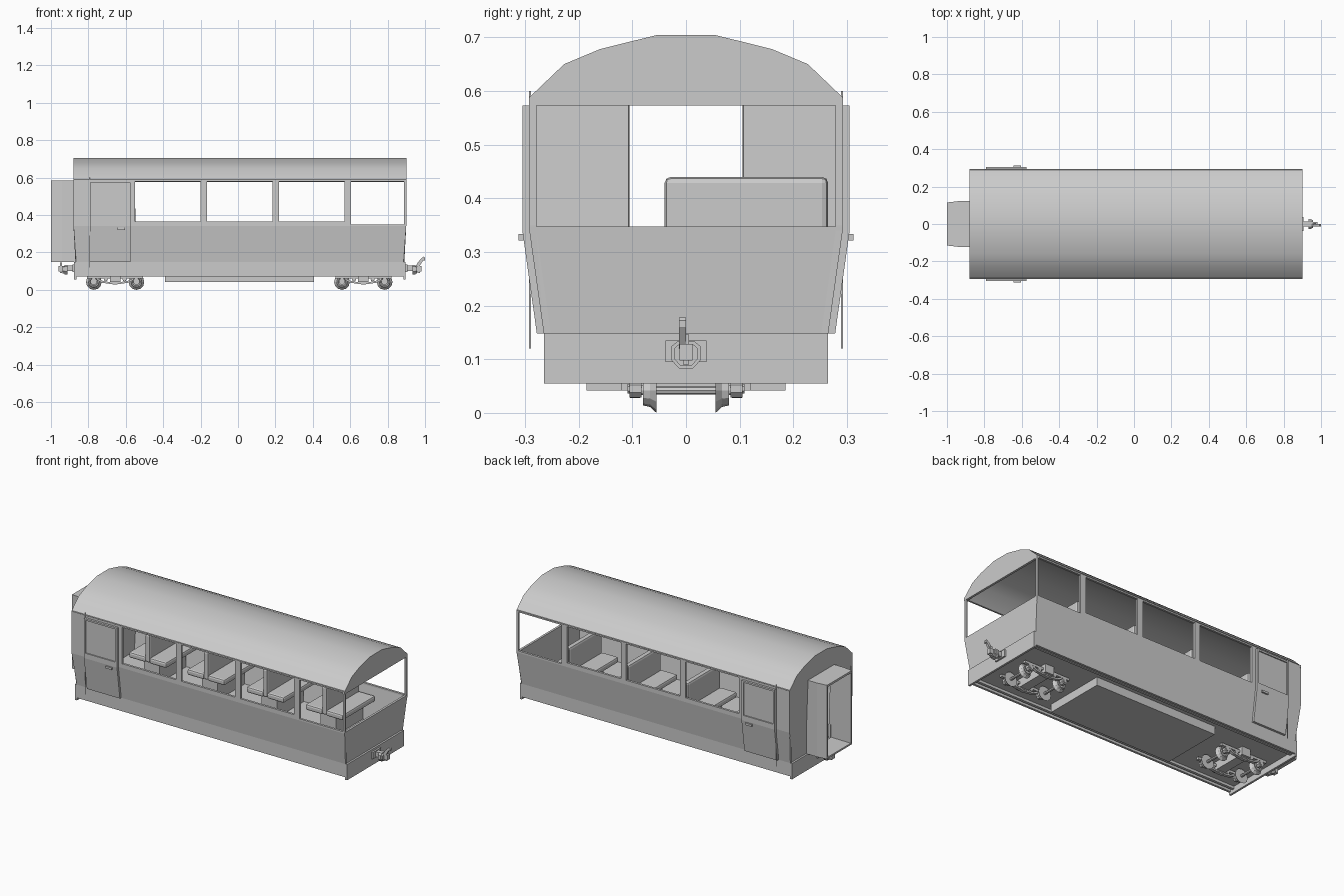
import bpy, bmesh, math

if "Cube" in bpy.data.objects:
    bpy.data.objects.remove(bpy.data.objects["Cube"])

grey = bpy.data.materials.new("plain grey")
grey.diffuse_color = (0.6, 0.6, 0.6, 1)
grey.use_nodes = True
grey.node_tree.nodes["Principled BSDF"].inputs["Base Color"].default_value = grey.diffuse_color


def finish(name, bm, smooth=None):
    bmesh.ops.recalc_face_normals(bm, faces=bm.faces)
    me = bpy.data.meshes.new(name)
    bm.to_mesh(me)
    bm.free()
    me.materials.append(grey)
    if smooth:
        me.polygons.foreach_set("use_smooth", [True] * len(me.polygons))
        me.set_sharp_from_angle(angle=math.radians(smooth))
    ob = bpy.data.objects.new(name, me)
    bpy.context.collection.objects.link(ob)
    return ob


def end_inset(z):
    """How far the carriage ends lean inwards below the window sill."""
    return 0.015 * min(1, max(0, (0.347 - z) / 0.199))


def prism(name, pts, a, b, axis='x', smooth=None, lean=False):
    """Extrude a 2D outline from a to b; x: pts are (y,z), y: (x,z), z: (x,y)."""
    put = {'x': lambda p, t: (t, p[0], p[1]),
           'y': lambda p, t: (p[0], t, p[1]),
           'z': lambda p, t: (p[0], p[1], t)}[axis]
    bm = bmesh.new()
    lo = [bm.verts.new(put(p, a)) for p in pts]
    hi = [bm.verts.new(put(p, b)) for p in pts]
    bm.faces.new(lo)
    bm.faces.new(hi)
    n = len(pts)
    for i in range(n):
        bm.faces.new((lo[i], lo[(i + 1) % n], hi[(i + 1) % n], hi[i]))
    if lean:
        for v in bm.verts:
            if abs(v.co.x) > 0.86:
                v.co.x -= math.copysign(end_inset(v.co.z), v.co.x)
    return finish(name, bm, smooth)


def box(name, x0, x1, y0, y1, z0, z1, bevel=0):
    ob = prism(name, [(y0, z0), (y1, z0), (y1, z1), (y0, z1)], x0, x1)
    if bevel:
        m = ob.modifiers.new("soft edge", 'BEVEL')
        m.width = bevel
        m.segments = 2
    return ob


def side_y(z):
    """Half width of the body at height z."""
    if z <= 0.148:
        return 0.265
    return 0.265 + 0.027 * min(1, (z - 0.148) / 0.192)


def side_panel(name, s, x0, x1, z0, z1, out=0.0, thick=0.013):
    """Piece of side wall following the tapered body section."""
    zs = [z0] + [z for z in (0.148, 0.34) if z0 < z < z1] + [z1]
    outer = [(s * (side_y(z) + out), z) for z in zs]
    inner = [(s * (side_y(z) + out - thick), z) for z in reversed(zs)]
    return prism(name, outer + inner, x0, x1, lean=True)


L, R = -0.88, 0.90

# side walls, window pillars and doors
for s in (-1, 1):
    side_panel("side_wall", s, L, 0.605, 0.07, 0.365)
    side_panel("side_wall_end", s, 0.605, R, 0.07, 0.35)
    side_panel("vestibule_wall", s, L, -0.55, 0.365, 0.58)
    for x in (-0.2, 0.185, 0.57):
        side_panel("window_pillar", s, x, x + 0.035, 0.365, 0.58)
    side_panel("corner_post", s, R - 0.012, R, 0.35, 0.58)
    side_panel("cant_rail", s, L, R, 0.578, 0.59)
    # door: lower leaf and window frame around a recessed pane
    side_panel("door_leaf", s, -0.79, -0.575, 0.148, 0.37, 0.013)
    side_panel("door_stile", s, -0.79, -0.78, 0.37, 0.573, 0.013)
    side_panel("door_stile", s, -0.588, -0.575, 0.37, 0.573, 0.013)
    side_panel("door_top_rail", s, -0.78, -0.588, 0.563, 0.573, 0.013)
    side_panel("door_pane", s, -0.78, -0.588, 0.37, 0.563, 0.006, 0.007)
    box("door_handle", -0.645, -0.605, s * 0.300, s * 0.312, 0.321, 0.333)
    box("door_rail", -0.793, -0.79, s * 0.289, s * 0.293, 0.12, 0.60)

# vaulted roof shell and gables
half = [(0.293, 0.587), (0.227, 0.65), (0.16, 0.678), (0.055, 0.704)]
arch = half + [(-y, z) for y, z in reversed(half)]
inner = [(y * 0.955, z - 0.011) for y, z in reversed(arch)]
prism("roof", arch + inner, L, R, smooth=35)
gable = arch + [(-0.293, 0.573), (0.293, 0.573)]
prism("front_gable", gable, R - 0.013, R)
prism("rear_gable", gable, L, L + 0.013)

# open end: lower panel; gangway end: wall with doorway
lower = [(-0.265, 0.148), (0.265, 0.148), (0.292, 0.347), (-0.292, 0.347)]
prism("open_end_panel", lower, R - 0.013, R, lean=True)
for s in (-1, 1):
    prism("gangway_end_wall", [(s * 0.107, 0.148), (s * 0.265, 0.148), (s * 0.292, 0.347),
                               (s * 0.292, 0.575), (s * 0.107, 0.575)], L, L + 0.013, lean=True)
box("buffer_beam", 0.884, 0.896, -0.265, 0.265, 0.055, 0.148)
box("buffer_beam", -0.876, -0.864, -0.265, 0.265, 0.055, 0.148)

# gangway tunnel
for s in (-1, 1):
    prism("gangway_side", [(-0.87, s * 0.122), (-0.94, s * 0.122), (-1, s * 0.115),
                           (-1, s * 0.105), (-0.87, s * 0.107)], 0.152, 0.583, 'z')
plan = [(-0.87, -0.122), (-0.94, -0.122), (-1, -0.115), (-1, 0.115), (-0.94, 0.122), (-0.87, 0.122)]
prism("gangway_roof", plan, 0.573, 0.585, 'z')
prism("gangway_floor", plan, 0.15, 0.16, 'z')

# floor and underframe
box("floor", -0.865, 0.885, -0.26, 0.26, 0.09, 0.15)
box("equipment_box", -0.39, 0.405, -0.185, 0.185, 0.042, 0.092)
for s in (-1, 1):
    box("sill_beam", -0.865, 0.885, s * 0.225, s * 0.24, 0.075, 0.092)

# benches: back to back seats behind each pillar
for x in (-0.563, -0.183, 0.203, 0.588):
    box("seat_back", x - 0.016, x + 0.016, -0.04, 0.265, 0.27, 0.44, 0.012)
    for d in (-1, 1):
        box("seat_cushion", *sorted((x + d * 0.012, x + d * 0.122)), -0.04, 0.265, 0.268, 0.302, 0.01)
    box("seat_base", x - 0.05, x + 0.05, 0.0, 0.25, 0.15, 0.27)


def wheel(x, s):
    """Turned wheel with flange on the inside."""
    rings = [(0.055, 0.0), (0.055, 0.042), (0.067, 0.031), (0.080, 0.028),
             (0.080, 0.022), (0.074, 0.020), (0.074, 0.009), (0.083, 0.009), (0.083, 0.0)]
    bm = bmesh.new()
    vs = [bm.verts.new((x, s * y, 0.042 + r)) for y, r in rings]
    es = [bm.edges.new(e) for e in zip(vs, vs[1:])]
    bmesh.ops.spin(bm, geom=vs + es, cent=(x, 0, 0.042), axis=(0, 1, 0),
                   angle=math.tau, steps=12, use_duplicate=False)
    bmesh.ops.remove_doubles(bm, verts=bm.verts, dist=1e-5)
    finish("wheel", bm)


def disc(x, z, r, n, off=0.0):
    return [(x + r * math.cos(math.tau * (i + off) / n), z + r * math.sin(math.tau * (i + off) / n))
            for i in range(n)]


# bogies
for c in (-0.657, 0.670):
    box("bogie_bolster", c - 0.028, c + 0.028, -0.12, 0.12, 0.042, 0.092)
    for e in (-1, 1):
        x = c + e * 0.114
        prism("axle", disc(x, 0.042, 0.008, 8), -0.1, 0.1, 'y')
        for s in (-1, 1):
            wheel(x, s)
            prism("axle_box", disc(x, 0.045, 0.018, 8, 0.5), s * 0.083, s * 0.105, 'y')
            prism("axle_cap", disc(x, 0.045, 0.010, 8, 0.5), s * 0.105, s * 0.109, 'y')
            # sagging link between axle box and bolster
            prism("equaliser_bar", [(c + e * 0.10, 0.052), (c + e * 0.07, 0.038), (c, 0.028),
                                    (c, 0.037), (c + e * 0.065, 0.047), (c + e * 0.095, 0.062)],
                  s * 0.086, s * 0.104, 'y')
            prism("spring", disc(c + e * 0.05, 0.056, 0.011, 8), s * 0.086, s * 0.104, 'y')
    for s in (-1, 1):
        box("bogie_side_frame", c - 0.15, c + 0.15, s * 0.086, s * 0.103, 0.060, 0.074)
        box("bolster_end", c - 0.025, c + 0.025, s * 0.084, s * 0.107, 0.036, 0.06)

# couplers at both ends
octagon = [(-0.027, 0.098), (-0.013, 0.083), (0.013, 0.083), (0.027, 0.098),
           (0.027, 0.124), (0.016, 0.133), (-0.016, 0.133), (-0.027, 0.124)]
for s, x in ((1, 0.894), (-1, 0.874)):
    box("coupler_plate", s * x, s * (x + 0.012), -0.038, 0.038, 0.095, 0.135)
    box("coupler_shank", s * x, s * (x + 0.045), -0.014, 0.014, 0.101, 0.13)
    prism("coupler_pocket", octagon, s * (x + 0.038), s * (x + 0.054))
    prism("coupler_rim", [(y * 0.8, 0.108 + (z - 0.108) * 0.8) for y, z in octagon],
          s * (x + 0.054), s * (x + 0.064))
    box("coupler_head", s * (x + 0.06), s * (x + 0.087), -0.012, 0.012, 0.098, 0.128)
    box("coupler_pin", s * (x + 0.066), s * (x + 0.078), -0.006, 0.006, 0.09, 0.146)
prism("coupler_hook", [(0.945, 0.118), (0.968, 0.122), (0.99, 0.158), (1.0, 0.158), (1.0, 0.172),
                       (0.993, 0.178), (0.975, 0.164), (0.956, 0.136)], -0.013, 0.0, 'y')
